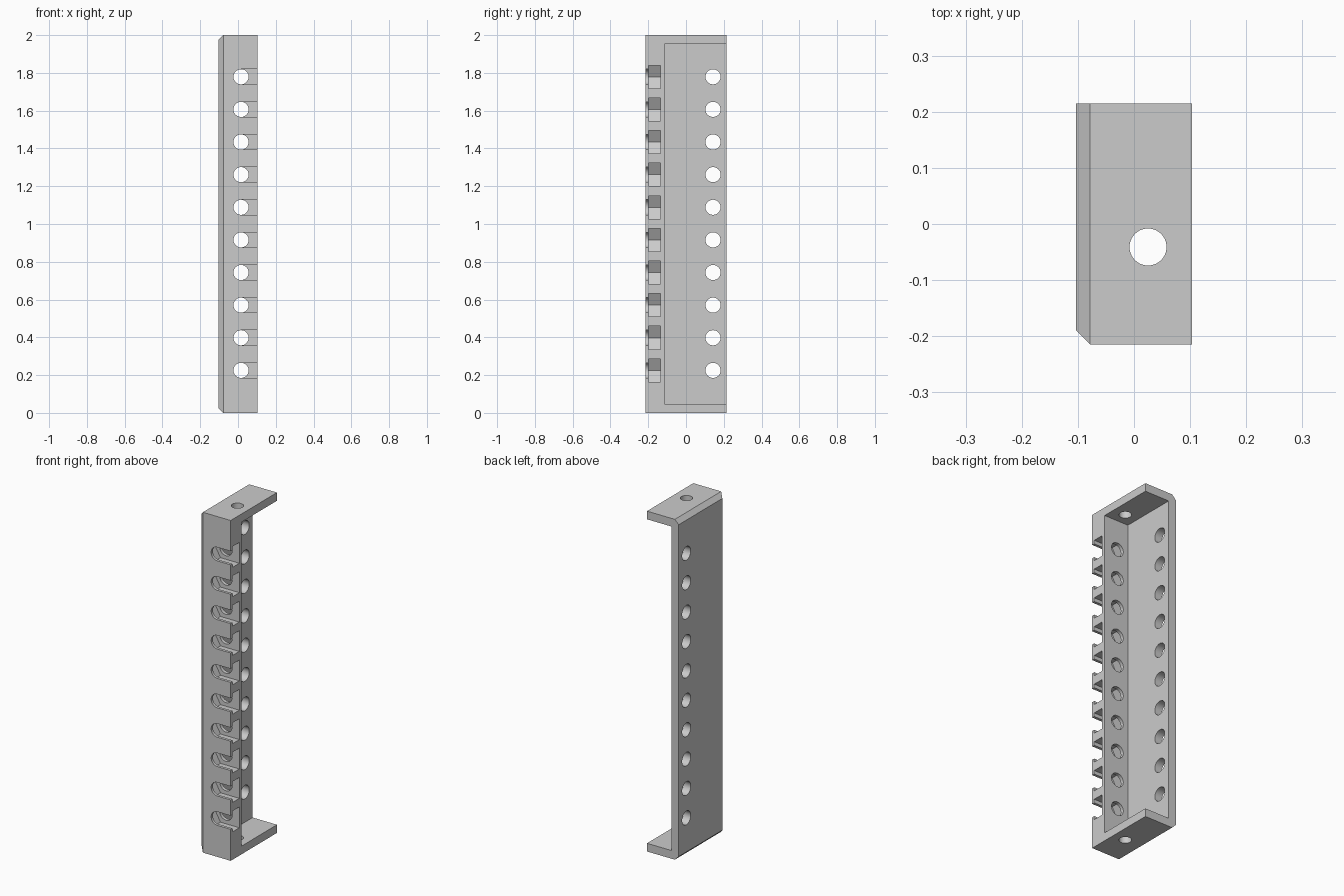
import bpy, bmesh, math
from mathutils import Vector

cube = bpy.data.objects.get("Cube")
if cube:
    bpy.data.objects.remove(cube, do_unlink=True)

# Main sizes
HX, HY, HEIGHT = 0.103, 0.215, 2.0
WALL, CHAMFER = 0.048, 0.025
INNER_Y = -0.115
HOLE_X, HOLE_R = 0.016, 0.04
ROWS = [0.225 + 0.1727 * i for i in range(10)]

grey = bpy.data.materials.new("plain grey")
grey.use_nodes = True
grey.diffuse_color = (0.6, 0.6, 0.6, 1)
grey.node_tree.nodes["Principled BSDF"].inputs["Base Color"].default_value = (0.6, 0.6, 0.6, 1)


def make_object(name, bm):
    bmesh.ops.recalc_face_normals(bm, faces=bm.faces)
    mesh = bpy.data.meshes.new(name)
    bm.to_mesh(mesh)
    bm.free()
    mesh.materials.append(grey)
    obj = bpy.data.objects.new(name, mesh)
    bpy.context.collection.objects.link(obj)
    return obj


def prism(bm, profile, axis, low, high):
    """Extrude a 2D profile along an axis; the profile uses the other two axes in order."""
    def point(p, depth):
        co = list(p)
        co.insert(axis, depth)
        return bm.verts.new(co)
    face = bm.faces.new([point(p, low) for p in profile])
    out = bmesh.ops.extrude_face_region(bm, geom=[face])
    shift = Vector((0, 0, 0))
    shift[axis] = high - low
    bmesh.ops.translate(bm, verts=[v for v in out["geom"] if isinstance(v, bmesh.types.BMVert)], vec=shift)


def arc(cx, cy, r, start=0, end=360, steps=40):
    count = steps if end - start == 360 else steps + 1
    angles = [math.radians(start + (end - start) * i / steps) for i in range(count)]
    return [(cx + r * math.cos(a), cy + r * math.sin(a)) for a in angles]


def rect(x0, x1, y0, y1):
    return [(x0, y0), (x1, y0), (x1, y1), (x0, y1)]


def cutter(name, profiles, axis, low, high):
    bm = bmesh.new()
    for p in profiles:
        prism(bm, p, axis, low, high)
    obj = make_object(name, bm)
    obj.hide_render = True
    return obj


# Solid block, chamfered around the side plate except at the back
bm = bmesh.new()
prism(bm, rect(-HX, HX, -HY, HY), 2, 0, HEIGHT)
side_edges = [e for e in bm.edges
              if all(v.co.x < 0 for v in e.verts) and not all(v.co.y > 0 for v in e.verts)]
bmesh.ops.bevel(bm, geom=side_edges, offset=CHAMFER, segments=1, affect='EDGES')
bracket = make_object("slotted_bracket", bm)

# Nut traps: pointed inner end, open at the side
NUT = 0.061
POINT = NUT / math.cos(math.radians(30))
traps = [[(0.2, z - NUT), (0.2, z + NUT), (HOLE_X - POINT / 2, z + NUT),
          (HOLE_X - POINT, z), (HOLE_X - POINT / 2, z - NUT)] for z in ROWS]
# Bolt slots: round inner end, open at the front and side
slots = [arc(HOLE_X, z, HOLE_R, 90, 270, 20) + [(0.2, z - HOLE_R), (0.2, z + HOLE_R)] for z in ROWS]

cutters = [
    cutter("cavity_cutter", [rect(-HX + WALL, 0.3, INNER_Y, 0.4)], 2, WALL, HEIGHT - WALL),
    cutter("nut_trap_cutter", traps, 1, -0.199, -0.135),
    cutter("bolt_slot_cutter", slots, 1, -0.3, -0.17),
    cutter("bolt_hole_cutter", [arc(HOLE_X, z, HOLE_R) for z in ROWS], 1, -0.155, -0.08),
    cutter("side_hole_cutter", [arc(0.143, z, HOLE_R) for z in ROWS], 0, -0.2, 0),
    cutter("end_hole_cutter", [arc(0.025, -0.041, 0.033)], 2, -0.1, HEIGHT + 0.1),
]

# Cut every opening out of the block
bpy.ops.object.select_all(action='DESELECT')
bracket.select_set(True)
bpy.context.view_layer.objects.active = bracket
for c in cutters:
    mod = bracket.modifiers.new(c.name, 'BOOLEAN')
    mod.operation = 'DIFFERENCE'
    mod.solver = 'EXACT'
    mod.object = c
    bpy.ops.object.modifier_apply(modifier=mod.name)
for c in cutters:
    bpy.data.objects.remove(c, do_unlink=True)

bpy.ops.object.shade_smooth_by_angle(angle=math.radians(25))
